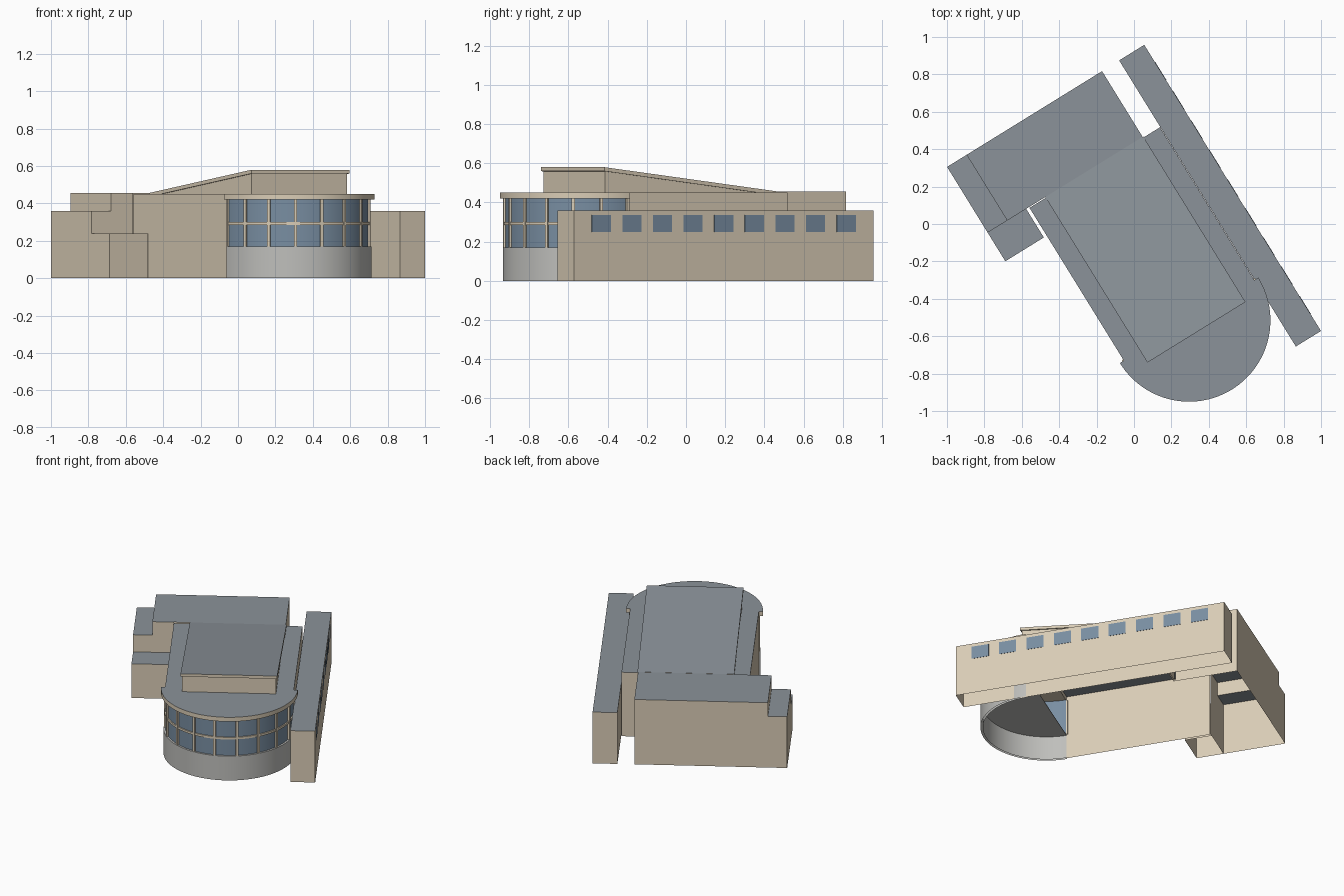
import bpy, bmesh, math

if "Cube" in bpy.data.objects:
    bpy.data.objects.remove(bpy.data.objects["Cube"])

TURN = math.radians(31.7)          # whole building is turned in plan
CU, CV = -0.02, -0.593             # centre of the round front


def material(name, rgb):
    m = bpy.data.materials.new(name)
    m.diffuse_color = (*rgb, 1)
    m.use_nodes = True
    m.node_tree.nodes["Principled BSDF"].inputs["Base Color"].default_value = m.diffuse_color
    return m


TAN = material("tan_wall", (0.70, 0.61, 0.47))
ROOF = material("grey_roof", (0.26, 0.29, 0.32))
GLASS = material("blue_glass", (0.19, 0.27, 0.36))
STONE = material("grey_stone", (0.52, 0.52, 0.50))


def finish(name, bm, side, top, smooth=False):
    """Turn a bmesh into an object; upward faces get the top material."""
    bm.normal_update()
    for f in bm.faces:
        f.material_index = 1 if f.normal.z > 0.5 else 0
    me = bpy.data.meshes.new(name)
    bm.to_mesh(me)
    bm.free()
    me.materials.append(side)
    me.materials.append(top)
    ob = bpy.data.objects.new(name, me)
    bpy.context.collection.objects.link(ob)
    ob.rotation_euler.z = TURN
    if smooth:
        bpy.ops.object.select_all(action='DESELECT')
        ob.select_set(True)
        bpy.context.view_layer.objects.active = ob
        bpy.ops.object.shade_smooth_by_angle(angle=math.radians(30))
    return ob


def prism(name, pts, z0, z1, side=TAN, top=ROOF, base=None, bottom=False, smooth=False):
    """Walls and roof over a counter-clockwise outline; base overrides the foot of
    single walls (None leaves the wall out)."""
    bm = bmesh.new()
    base = base or {}
    up = [bm.verts.new((u, v, z1)) for u, v in pts]
    bm.faces.new(up)
    n = len(pts)
    for i in range(n):
        z = base.get(i, z0)
        if z is None:
            continue
        j = (i + 1) % n
        a = bm.verts.new((*pts[i], z))
        b = bm.verts.new((*pts[j], z))
        bm.faces.new((a, b, up[j], up[i]))
    if bottom:
        bm.faces.new([bm.verts.new((u, v, z0)) for u, v in reversed(pts)])
    bmesh.ops.remove_doubles(bm, verts=bm.verts, dist=1e-5)
    return finish(name, bm, side, top, smooth)


def rect(u0, u1, v0, v1):
    return [(u0, v0), (u1, v0), (u1, v1), (u0, v1)]


def arc(r, n=54):
    return [(CU + r * math.cos(a), CV + r * math.sin(a))
            for a in (math.pi + math.pi * i / n for i in range(n + 1))]


def half_ring(r0, r1):
    return arc(r1) + arc(r0)[::-1]


def extrude_profile(name, profile, u0, u1):
    """Solid from a (v, z) side profile stretched along u."""
    bm = bmesh.new()
    a = [bm.verts.new((u0, v, z)) for v, z in profile]
    b = [bm.verts.new((u1, v, z)) for v, z in profile]
    bm.faces.new(a)
    bm.faces.new(b[::-1])
    n = len(a)
    for i in range(n):
        j = (i + 1) % n
        bm.faces.new((a[i], b[i], b[j], a[j]))
    bmesh.ops.recalc_face_normals(bm, faces=bm.faces)
    return finish(name, bm, TAN, ROOF)


# Main masses, open underneath
prism("hall", rect(-0.43, 0.39, CV, 0.367), 0, 0.45, base={0: None, 2: None})
prism("hall_end_wall", rect(0.284, 0.39, 0.36, 0.367), 0, 0.449)
prism("back_block", [(-0.567, 0.372), (-0.43, 0.372), (0.284, 0.372),
                     (0.284, 0.785), (-0.567, 0.785)],
      0, 0.455, base={1: None, 4: 0.36})
prism("side_step", rect(-0.69, -0.567, 0.372, 0.785), 0, 0.36, base={1: None})
prism("low_annex", rect(-0.69, -0.448, 0.192, 0.372), 0, 0.24)
prism("long_wing", rect(0.392, 0.55, -1.012, 0.786), 0, 0.36)

# Raised sloping roof
extrude_profile("raised_walls", [(-0.658, 0.45), (-0.658, 0.565), (0.30, 0.45)], -0.32, 0.28)
extrude_profile("sloping_roof", [(-0.668, 0.56), (-0.668, 0.58), (0.372, 0.456), (0.372, 0.436)],
                -0.328, 0.288)

# Round glazed front
prism("round_base", half_ring(0.405, 0.42), 0, 0.17, STONE, STONE, smooth=True)
prism("round_floor", arc(0.41), 0.165, 0.169, STONE, STONE, bottom=True, smooth=True)
prism("curved_glass", half_ring(0.395, 0.407), 0.17, 0.42, GLASS, GLASS, smooth=True)
prism("glass_rail", half_ring(0.40, 0.415), 0.285, 0.30, TAN, TAN, bottom=True, smooth=True)
prism("round_roof", arc(0.435), 0.42, 0.45, bottom=True, smooth=True)
for k in range(10):
    a = math.radians(180 + 20 * k)
    c, s = math.cos(a), math.sin(a)
    pts = [(CU + r * c - t * s, CV + r * s + t * c)
           for r, t in ((0.398, -0.008), (0.418, -0.008), (0.418, 0.008), (0.398, 0.008))]
    prism(f"mullion_{k + 1}", pts, 0.17, 0.42, TAN, TAN)

# Windows on the long wing
for k in range(-4, 5):
    v = -0.114 + 0.1836 * k
    prism(f"wing_window_{k + 5}", rect(0.546, 0.552, v - 0.057, v + 0.057),
          0.25, 0.337, GLASS, GLASS, bottom=True)
